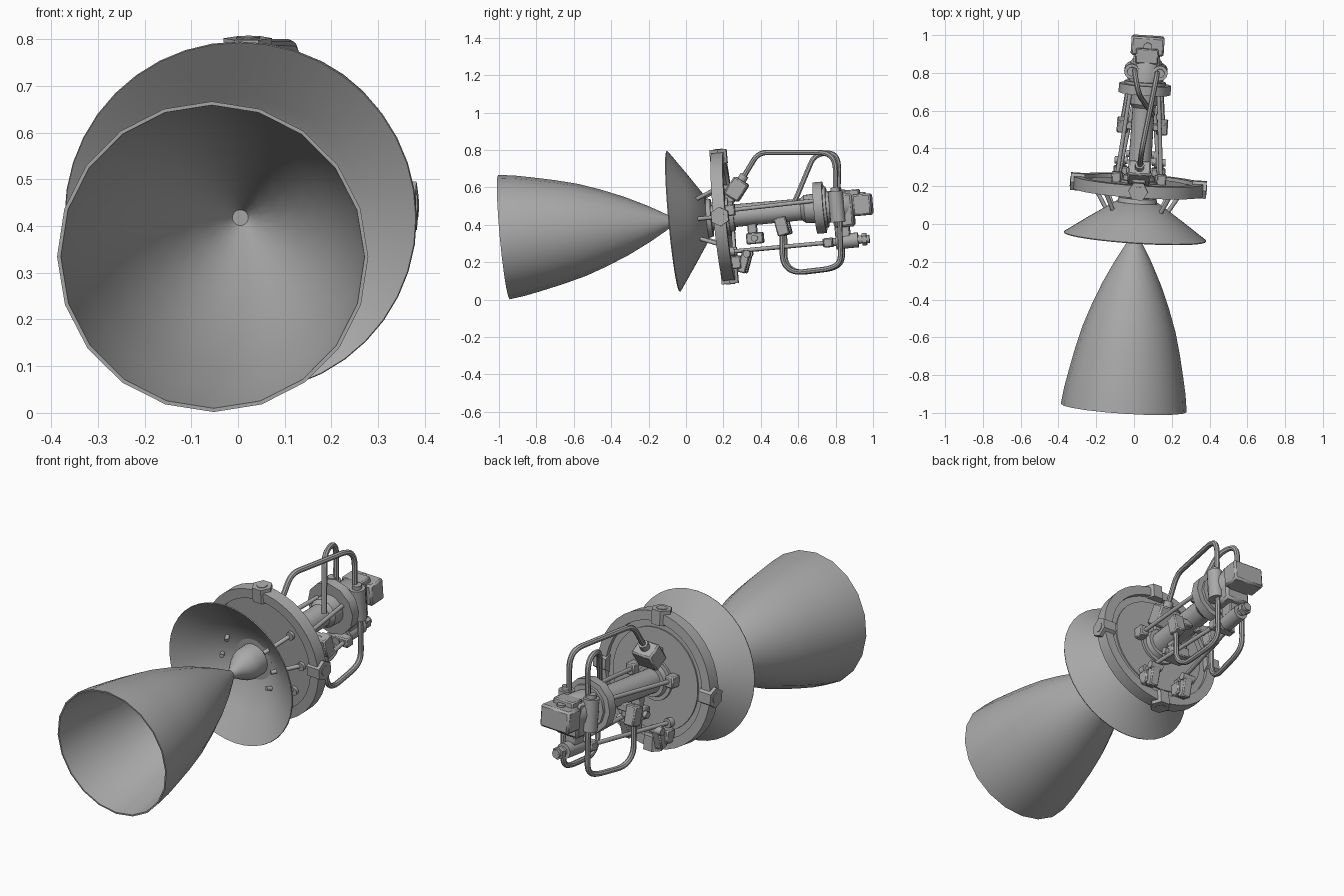
import bpy, bmesh
from math import pi, cos, sin, radians
from mathutils import Vector, Matrix

old = bpy.data.objects.get("Cube")
if old:
    bpy.data.objects.remove(old, do_unlink=True)

# The engine lies along one slightly tilted thrust axis (local y)
AXIS = Vector((0.066, 1, 0.093)).normalized()
SIDE = AXIS.cross(Vector((0, 0, 1))).normalized()
ROT = Matrix((SIDE, AXIS, SIDE.cross(AXIS))).transposed().to_4x4()
FRAME = Matrix.Translation((0.01, 0, 0.425)) @ ROT

metal = bpy.data.materials.new("grey_metal")
metal.use_nodes = True
GREY = (0.4, 0.4, 0.4, 1)
metal.diffuse_color = GREY
metal.node_tree.nodes["Principled BSDF"].inputs["Base Color"].default_value = GREY


def finish(name, mesh, bevel=0):
    """Link a mesh in the tilted frame, with smooth shading and sharp edges."""
    mesh.materials.clear()
    mesh.materials.append(metal)
    mesh.shade_smooth()
    mesh.set_sharp_from_angle(angle=radians(32))
    ob = bpy.data.objects.new(name, mesh)
    bpy.context.collection.objects.link(ob)
    ob.matrix_world = FRAME
    if bevel:
        mod = ob.modifiers.new("bevel", "BEVEL")
        mod.width, mod.segments = bevel, 1
    return ob


def from_bm(name, bm, bevel=0):
    bmesh.ops.recalc_face_normals(bm, faces=bm.faces)
    mesh = bpy.data.meshes.new(name)
    bm.to_mesh(mesh)
    bm.free()
    return finish(name, mesh, bevel)


def lathe(name, profile, sides, closed=False):
    """Revolve (y, radius) points round the thrust axis."""
    bm = bmesh.new()
    rings = [[bm.verts.new((r * cos(2 * pi * i / sides), y, r * sin(2 * pi * i / sides)))
              for i in range(sides)] for y, r in profile]
    pairs = list(zip(rings, rings[1:]))
    if closed:
        pairs.append((rings[-1], rings[0]))
    for a, b in pairs:
        for i in range(sides):
            j = (i + 1) % sides
            bm.faces.new((a[i], a[j], b[j], b[i]))
    if not closed:
        for ring in (rings[0], rings[-1]):
            bm.faces.new(ring)
    return from_bm(name, bm)


def box(name, pos, size, tilt=0, bevel=0.006):
    bm = bmesh.new()
    mat = Matrix.Translation(pos) @ Matrix.Rotation(radians(tilt), 4, "X") @ Matrix.Diagonal((*size, 1))
    bmesh.ops.create_cube(bm, size=1, matrix=mat)
    return from_bm(name, bm, bevel)


def rod(name, a, b, r, sides=12, spin=0):
    a, b = Vector(a), Vector(b)
    bm = bmesh.new()
    mat = (Matrix.Translation((a + b) / 2) @ (b - a).to_track_quat("Z", "Y").to_matrix().to_4x4()
           @ Matrix.Rotation(spin, 4, "Z"))
    bmesh.ops.create_cone(bm, cap_ends=True, segments=sides, radius1=r, radius2=r,
                          depth=(b - a).length, matrix=mat)
    return from_bm(name, bm)


def pipe(name, points, r=0.014, fillet=0.05):
    """Sweep a round tube along a path with rounded corners."""
    pts = [Vector(p) for p in points]
    path = [pts[0]]
    for p, q, s in zip(pts, pts[1:], pts[2:]):
        a = q + (p - q).normalized() * min(fillet, (p - q).length * 0.49)
        b = q + (s - q).normalized() * min(fillet, (s - q).length * 0.49)
        path += [a.lerp(q, t / 5).lerp(q.lerp(b, t / 5), t / 5) for t in range(6)]
    path.append(pts[-1])
    curve = bpy.data.curves.new(name, "CURVE")
    curve.dimensions = "3D"
    curve.bevel_depth, curve.bevel_resolution = r, 2
    curve.use_fill_caps = True
    spline = curve.splines.new("POLY")
    spline.points.add(len(path) - 1)
    for point, co in zip(spline.points, path):
        point.co = (*co, 1)
    temp = bpy.data.objects.new(name + "_path", curve)
    mesh = bpy.data.meshes.new_from_object(temp)
    bpy.data.objects.remove(temp)
    return finish(name, mesh)


# Bell nozzle: thin shell, open at the front
bell = [(-0.98, 0.334), (-0.89, 0.322), (-0.8, 0.304), (-0.68, 0.278), (-0.56, 0.247),
        (-0.44, 0.205), (-0.32, 0.156), (-0.2, 0.097), (-0.12, 0.052), (-0.07, 0.022)]
lathe("bell_nozzle", bell + [(y, r - 0.008) for y, r in reversed(bell)], 20, True)

# Combustion chamber and conical heat skirt
lathe("combustion_chamber", [(-0.075, 0.022), (-0.05, 0.028), (0.0, 0.06), (0.03, 0.075),
                             (0.06, 0.082), (0.12, 0.082)], 24)
skirt = [(-0.065, 0.378), (0.025, 0.249), (0.115, 0.115), (0.12, 0.06)]
lathe("heat_skirt", skirt + [(y - 0.005, r - 0.002) for y, r in reversed(skirt)], 40, True)
lathe("skirt_collar", [(0.11, 0.108), (0.14, 0.1), (0.14, 0.065), (0.17, 0.065)], 24)

# Mounting ring with a raised rim, stepped plate and hub
lathe("mounting_rim", [(0.17, 0.295), (0.17, 0.345), (0.235, 0.345), (0.235, 0.295)], 40, True)
lathe("mounting_plate", [(0.185, 0.3), (0.215, 0.3), (0.215, 0.26), (0.222, 0.26),
                         (0.222, 0.05), (0.185, 0.05)], 40, True)
lathe("plate_hub", [(0.215, 0.105), (0.235, 0.105), (0.235, 0.085), (0.26, 0.08),
                    (0.26, 0.05), (0.215, 0.05)], 24, True)
for i, name in enumerate(("left", "top", "right", "bottom")):
    d = Vector((cos(i * pi / 2), 0, sin(i * pi / 2)))
    y = Vector((0, 0.205, 0))
    rod(name + "_rim_lug", d * 0.285 + y, d * 0.36 + y, 0.052, 6, pi / 2 if i % 2 else 0)
    rod(name + "_lug_bolt", d * 0.35 + y, d * 0.363 + y, 0.026, 12)

# Struts joining the skirt to the ring
for i, deg in enumerate((0, 40, 140, 180, 220, 320)):
    c, s = cos(radians(deg)), sin(radians(deg))
    rod(f"skirt_strut_{i}", (c * 0.15, 0.05, s * 0.15), (c * 0.235, 0.19, s * 0.235), 0.011)
    rod(f"strut_foot_{i}", (c * 0.235, 0.17, s * 0.235), (c * 0.235, 0.19, s * 0.235), 0.022)

# Central feed tube and rear flange
lathe("feed_tube", [(0.14, 0.062), (0.62, 0.058), (0.64, 0.075), (0.72, 0.08)], 24)
lathe("rear_flange", [(0.695, 0.138), (0.745, 0.138), (0.745, 0.11), (0.76, 0.11),
                      (0.76, 0.05), (0.695, 0.05)], 12, True)
lathe("pump_body", [(0.74, 0.085), (0.86, 0.085), (0.9, 0.06)], 16)
box("rear_housing", (0, 0.845, -0.025), (0.14, 0.11, 0.18), bevel=0.012)
box("end_block", (0, 0.95, -0.005), (0.175, 0.1, 0.115), bevel=0.01)
box("end_cap", (0, 0.9, 0.01), (0.12, 0.08, 0.14))
rod("end_port", (0, 0.95, 0.045), (0, 0.95, 0.062), 0.022)

# Upper valve box with its pipes
box("valve_box", (0, 0.285, 0.14), (0.12, 0.09, 0.11), tilt=-38, bevel=0.008)
box("valve_bracket", (0, 0.24, 0.12), (0.07, 0.06, 0.1))
rod("valve_port", (0, 0.3, 0.165), (0, 0.335, 0.21), 0.024)
pipe("long_upper_pipe", [(0, 0.305, 0.17), (0.005, 0.42, 0.325), (0.055, 0.79, 0.29),
                         (0.06, 0.83, 0.24), (0.06, 0.815, 0.07)])
pipe("short_upper_pipe", [(0.05, 0.59, 0.04), (-0.03, 0.715, 0.285), (-0.055, 0.81, 0.29),
                          (-0.06, 0.84, 0.24), (-0.06, 0.82, 0.07)])

# Parts repeated on both flanks
for side, sx in (("left", 1), ("right", -1)):
    x = sx * 0.075
    rod(side + "_accumulator", (x, 0.815, -0.085), (x, 0.815, 0.08), 0.04, 16)
    rod(side + "_accumulator_cap", (x, 0.815, 0.08), (x, 0.815, 0.1), 0.024)
    box(side + "_pipe_junction", (sx * 0.105, 0.515, -0.08), (0.06, 0.065, 0.1), tilt=10)
    box(side + "_junction_arm", (sx * 0.06, 0.515, -0.05), (0.09, 0.04, 0.04))
    pipe(side + "_lower_pipe", [(x, 0.825, -0.08), (x, 0.81, -0.3), (sx * 0.08, 0.755, -0.33),
                                (sx * 0.1, 0.555, -0.335), (sx * 0.11, 0.5, -0.28),
                                (sx * 0.11, 0.515, -0.09)])
    rod(side + "_thrust_rod", (sx * 0.11, 0.215, -0.19), (sx * 0.035, 0.76, -0.19), 0.011)
    rod(side + "_thrust_rod_foot", (sx * 0.11, 0.215, -0.19), (sx * 0.108, 0.25, -0.19), 0.024)
    rod(side + "_side_brace", (sx * 0.12, 0.215, 0.03), (sx * 0.075, 0.71, 0.04), 0.011)
    box(side + "_brace_foot", (sx * 0.12, 0.245, 0.03), (0.05, 0.06, 0.06))
    # Hinge bracket low on the plate
    box(side + "_hinge_base", (sx * 0.1, 0.25, -0.25), (0.075, 0.06, 0.07))
    box(side + "_hinge_arm", (sx * 0.1, 0.295, -0.25), (0.05, 0.045, 0.12), tilt=-20)
    rod(side + "_hinge_pin", (sx * 0.065, 0.315, -0.21), (sx * 0.135, 0.315, -0.21), 0.02)

# Underslung valve and gimbal actuator
box("lower_valve", (0, 0.36, -0.13), (0.11, 0.09, 0.06))
box("lower_valve_stem", (0, 0.35, -0.08), (0.05, 0.05, 0.08))
rod("lower_valve_pin", (-0.075, 0.36, -0.13), (0.075, 0.36, -0.13), 0.018)
rod("actuator_body", (0, 0.79, -0.19), (0, 0.91, -0.19), 0.04, 16)
rod("actuator_shaft", (0, 0.72, -0.19), (0, 0.97, -0.19), 0.022, 12)
rod("actuator_nut", (0, 0.93, -0.19), (0, 0.955, -0.19), 0.033, 6)
box("actuator_crosshead", (0, 0.75, -0.19), (0.13, 0.05, 0.05))
box("actuator_mount", (0, 0.83, -0.14), (0.06, 0.08, 0.08))
